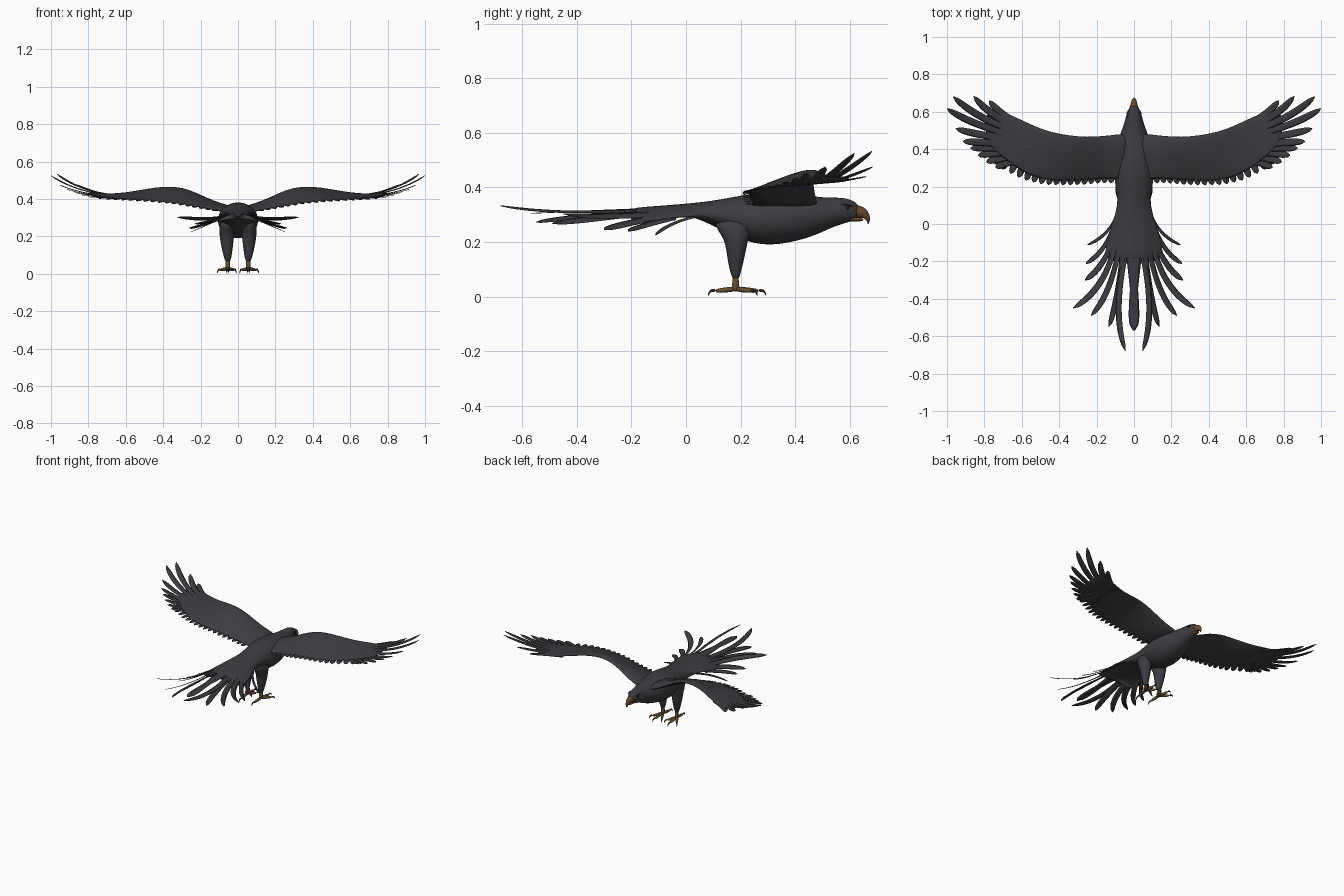
import bpy, bmesh, math
from mathutils import Vector as V

if "Cube" in bpy.data.objects:
    bpy.data.objects.remove(bpy.data.objects["Cube"])


def material(name, rgb):
    m = bpy.data.materials.new(name)
    m.diffuse_color = (*rgb, 1)
    m.use_nodes = True
    m.node_tree.nodes["Principled BSDF"].inputs["Base Color"].default_value = m.diffuse_color
    return m


PLUMAGE = material("charcoal plumage", (0.047, 0.045, 0.052))
BEAK = material("brown beak", (0.14, 0.07, 0.025))
HORN = material("brown horn", (0.13, 0.08, 0.03))
CLAW = material("dark claw", (0.03, 0.027, 0.025))
EYE = material("eye black", (0.012, 0.01, 0.01))


def loft(bm, rings):
    """Skin closed rings of points and cap both ends."""
    rows = [[bm.verts.new(p) for p in r] for r in rings]
    n = len(rows[0])
    for a, b in zip(rows, rows[1:]):
        for i in range(n):
            j = (i + 1) % n
            bm.faces.new((a[i], a[j], b[j], b[i]))
    bm.faces.new(rows[0])
    bm.faces.new(rows[-1][::-1])


def sweep(bm, pts, sizes, n=8, up=(0, 0, 1)):
    """Elliptical tube along pts; sizes are (half width, half height)."""
    pts = [V(p) for p in pts]
    rings = []
    for i, p in enumerate(pts):
        t = (pts[min(i + 1, len(pts) - 1)] - pts[max(i - 1, 0)]).normalized()
        side = t.cross(V(up)).normalized()
        top = side.cross(t)
        w, h = sizes[i]
        rings.append([p + side * w * math.cos(k * math.tau / n) + top * h * math.sin(k * math.tau / n)
                      for k in range(n)])
    loft(bm, rings)


def feather(bm, a, b, c, width, shape=None, thick=0.0035, up=(0, 0, 1)):
    """Flat curved blade from a to c, bent towards b."""
    a, b, c = V(a), V(b), V(c)
    pts, sizes = [], []
    for i in range(15):
        t = i / 14
        pts.append(a * (1 - t) ** 2 + b * 2 * t * (1 - t) + c * t * t)
        w = shape(t) if shape else (0.75 + 0.35 * t) * math.sqrt(max(1 - t ** 5, 0.004))
        sizes.append((max(width * w, 0.001), thick * (1 - 0.6 * t)))
    sweep(bm, pts, sizes, 6, up)


def finish(name, bm, mat, mirror=False, subdiv=0):
    bmesh.ops.recalc_face_normals(bm, faces=bm.faces)
    me = bpy.data.meshes.new(name)
    bm.to_mesh(me)
    bm.free()
    me.materials.append(mat)
    for p in me.polygons:
        p.use_smooth = True
    ob = bpy.data.objects.new(name, me)
    bpy.context.collection.objects.link(ob)
    if subdiv:
        s = ob.modifiers.new("smooth", "SUBSURF")
        s.levels = s.render_levels = subdiv
    if mirror:
        m = ob.modifiers.new("mirror", "MIRROR")
        m.use_mirror_merge = False
    return ob


# Body from head to tail base: y, top, bottom, half width, edge droop
BODY = [(.634, .335, .288, .018, 0), (.615, .352, .278, .030, 0), (.58, .363, .268, .042, 0),
        (.54, .363, .255, .052, 0), (.50, .364, .236, .067, 0), (.45, .371, .215, .085, 0),
        (.38, .379, .197, .102, 0), (.31, .383, .187, .110, 0), (.25, .379, .194, .107, 0),
        (.19, .369, .214, .097, 0), (.13, .357, .243, .087, 0), (.07, .348, .275, .096, .008),
        (0, .341, .300, .118, .025), (-.08, .335, .312, .145, .04), (-.15, .33, .314, .158, .05),
        (-.21, .325, .314, .145, .045)]
bm = bmesh.new()
rings = []
for y, top, bot, hw, droop in BODY:
    ring = []
    for k in range(24):
        c, s = math.cos(k * math.tau / 24), math.sin(k * math.tau / 24)
        ring.append((hw * c, y, (top + bot) / 2 + (top - bot) / 2 * s - droop * c * c))
    rings.append(ring)
loft(bm, rings)
finish("body", bm, PLUMAGE, subdiv=1)

# Wing: x, leading y, leading z, trailing y, trailing z, thickness
WING = [(.03, .49, .335, .23, .325, .055), (.09, .478, .350, .24, .335, .052),
        (.17, .470, .392, .24, .348, .045), (.25, .465, .438, .23, .362, .038),
        (.34, .472, .464, .225, .378, .031), (.45, .492, .456, .225, .388, .024),
        (.55, .53, .436, .25, .395, .018), (.65, .582, .424, .31, .402, .012),
        (.72, .60, .424, .37, .41, .007), (.80, .60, .443, .44, .424, .004)]


def wing_point(x, u):
    for p, q in zip(WING, WING[1:]):
        if x <= q[0]:
            break
    f = (x - p[0]) / (q[0] - p[0])
    _, yl, zl, yt, zt, _ = [a + (b - a) * f for a, b in zip(p, q)]
    return V((x, yl + (yt - yl) * u, zl + (zt - zl) * u))


bm = bmesh.new()
rings = []
US = (0, .06, .2, .4, .65, 1)
for sec in WING:
    upper, lower = [], []
    for u in US:
        p = wing_point(sec[0], u)
        t = sec[5] * 2.4 * math.sqrt(u) * (1 - u)
        upper.append(p + V((0, 0, .003 + .6 * t)))
        lower.append(p - V((0, 0, .002 + .25 * t)))
    rings.append(upper + lower[::-1])
loft(bm, rings)
finish("wing", bm, PLUMAGE, mirror=True, subdiv=1)

# Long fingered feathers at the wing tip
TIPS = [(.775, .66, .44), (.857, .683, .475), (.967, .682, .533), (1.0, .617, .525), (.953, .51, .475),
        (.915, .442, .452), (.875, .405, .435), (.835, .367, .42), (.79, .332, .41), (.74, .302, .405)]
bm = bmesh.new()
for i, tip in enumerate(TIPS):
    f = i / 9
    a = V((.60 + .03 * math.sin(f * 3), .535 - .19 * f, .42 - .017 * f))
    c = V(tip)
    b = V((a.x + (c.x - a.x) * .62, a.y + (c.y - a.y) * (.3 + .15 * f), a.z + (c.z - a.z) * .12))
    feather(bm, a, b, c, .021)
finish("wing_tip_feathers", bm, PLUMAGE, mirror=True)

# Overlapping feathers along the trailing edge
bm = bmesh.new()
for i in range(17):
    x = .115 + .56 * i / 16
    f = i / 16
    a, e = wing_point(x, .55), wing_point(x, 1)
    c = e + V((.01 + .06 * f * f, -.022 + .01 * f, -.003))
    feather(bm, a, (a + c) / 2 + V((-.006, 0, -.003)), c, .021)
finish("wing_trailing_feathers", bm, PLUMAGE, mirror=True)

# Tail feathers: base, bend, tip, half width, sideways tilt
TAIL = [((.03, -.1, .32), (.125, -.47, .295), (.045, -.68, .333), .018, .3),
        ((.055, -.1, .318), (.085, -.42, .295), (.135, -.55, .272), .019, .5),
        ((.075, -.1, .312), (.12, -.38, .28), (.23, -.49, .268), .020, .7),
        ((.10, -.1, .303), (.15, -.35, .285), (.325, -.45, .303), .021, .7),
        ((.11, -.08, .295), (.165, -.24, .265), (.262, -.30, .245), .020, .8),
        ((.12, -.04, .288), (.165, -.16, .262), (.258, -.212, .24), .016, .8),
        ((.10, .03, .292), (.145, -.07, .268), (.25, -.112, .225), .010, .6)]
bm = bmesh.new()
for a, b, c, w, tilt in TAIL:
    feather(bm, a, b, c, w, up=(tilt, 0, 1))
finish("tail_feathers", bm, PLUMAGE, mirror=True)
bm = bmesh.new()
feather(bm, (0, -.12, .322), (0, -.35, .315), (0, -.57, .305), .036,
        lambda t: (1.3 - 1.4 * t if t < .5 else .6 + .9 * (t - .5)) * math.sqrt(max(1 - t ** 8, .02)))
finish("tail_centre_feather", bm, PLUMAGE)

# Feathered legs, flaring into the belly
bm = bmesh.new()
sweep(bm, [(.055, .178, .29), (.06, .180, .25), (.06, .184, .215), (.059, .184, .17), (.057, .182, .125),
           (.055, .182, .085), (.055, .183, .062)],
      [(.034, .085), (.041, .068), (.041, .046), (.036, .037), (.028, .029), (.020, .019), (.012, .011)],
      14, (0, 1, 0))
finish("leg", bm, PLUMAGE, mirror=True, subdiv=1)

# Shanks and toes, with hooked claws
feet, claws = bmesh.new(), bmesh.new()
ANKLE = V((.055, .182, .028))
sweep(feet, [(.055, .182, .09), (.055, .182, .05), ANKLE - V((0, 0, .012))],
      [(.012, .011), (.012, .012), (.017, .019)], 10, (0, 1, 0))
for dx, dy in ((.004, .088), (.042, .06), (-.034, .06), (-.004, -.077)):
    d = V((dx, dy, 0))
    u = d.normalized()
    sweep(feet, [ANKLE, ANKLE + d * .5 + V((0, 0, -.004)), ANKLE + d + V((0, 0, -.008))],
          [(.012, .012), (.010, .010), (.008, .009)], 8)
    e = ANKLE + d + V((0, 0, -.006))
    sweep(claws, [e - u * .004, e + u * .010 + V((0, 0, .002)), e + u * .020 + V((0, 0, -.006)),
                  e + u * .024 + V((0, 0, -.021))],
          [(.006, .007), (.005, .006), (.004, .004), (.0007, .0007)], 8)
finish("foot", feet, HORN, mirror=True, subdiv=1)
finish("claws", claws, CLAW, mirror=True, subdiv=1)

# Hooked beak with a lower jaw reaching back to the cheek
bm = bmesh.new()
sweep(bm, [(0, .605, .312), (0, .632, .312), (0, .652, .306), (0, .665, .293), (0, .670, .277), (0, .667, .262)],
      [(.027, .026), (.022, .025), (.016, .020), (.011, .012), (.006, .007), (.001, .001)], 12)
sweep(bm, [(0, .59, .288), (0, .625, .284), (0, .652, .281)], [(.030, .013), (.018, .011), (.006, .004)], 10)
finish("beak", bm, BEAK, subdiv=1)

# Eyes under brow ridges
bm = bmesh.new()
bmesh.ops.create_uvsphere(bm, u_segments=12, v_segments=8, radius=.006)
bmesh.ops.translate(bm, verts=bm.verts, vec=(.035, .592, .325))
finish("eye", bm, EYE, mirror=True)
bm = bmesh.new()
sweep(bm, [(.034, .565, .340), (.036, .587, .337), (.028, .612, .332)],
      [(.004, .003), (.007, .005), (.004, .003)], 8)
finish("brow", bm, PLUMAGE, mirror=True, subdiv=1)
